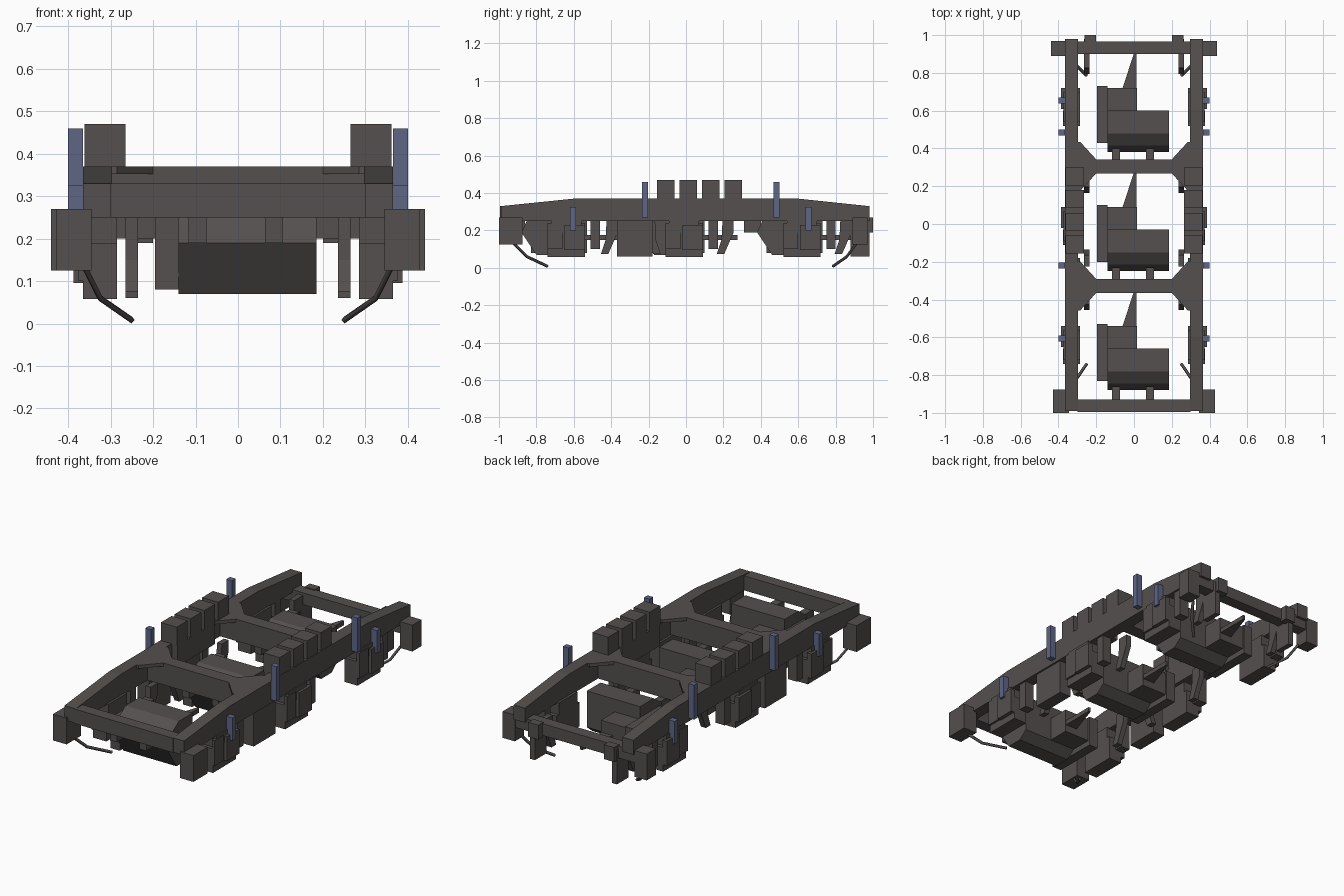
import bpy, bmesh
from mathutils import Vector

if "Cube" in bpy.data.objects:
    bpy.data.objects.remove(bpy.data.objects["Cube"])

def material(name, rgb):
    m = bpy.data.materials.new(name)
    m.diffuse_color = (*rgb, 1)
    m.use_nodes = True
    m.node_tree.nodes["Principled BSDF"].inputs["Base Color"].default_value = m.diffuse_color
    return m

GREY = material("dark_grey", (0.088, 0.080, 0.077))
BLUE = material("slate_blue", (0.115, 0.132, 0.235))

def finish(name, bm, mat):
    bmesh.ops.recalc_face_normals(bm, faces=bm.faces)
    me = bpy.data.meshes.new(name)
    bm.to_mesh(me)
    bm.free()
    me.materials.append(mat)
    ob = bpy.data.objects.new(name, me)
    bpy.context.collection.objects.link(ob)
    return ob

def prism(name, pts, axis, lo, hi, mat=GREY):
    """Extrude a 2D profile; axis 'x' uses (y,z) points, axis 'z' uses (x,y)."""
    bm = bmesh.new()
    place = (lambda p: (lo, p[0], p[1])) if axis == 'x' else (lambda p: (p[0], p[1], lo))
    f = bm.faces.new([bm.verts.new(place(p)) for p in pts])
    ext = bmesh.ops.extrude_face_region(bm, geom=[f])
    d = Vector((hi - lo, 0, 0)) if axis == 'x' else Vector((0, 0, hi - lo))
    bmesh.ops.translate(bm, vec=d, verts=[v for v in ext['geom'] if isinstance(v, bmesh.types.BMVert)])
    return finish(name, bm, mat)

def box(name, x0, x1, y0, y1, z0, z1, mat=GREY):
    return prism(name, [(x0, y0), (x1, y0), (x1, y1), (x0, y1)], 'z', z0, z1, mat)

def bar(name, pts, w):
    """Thin square pipe along a path."""
    cu = bpy.data.curves.new(name, 'CURVE')
    cu.dimensions = '3D'
    cu.bevel_depth = w
    cu.bevel_resolution = 0
    sp = cu.splines.new('POLY')
    sp.points.add(len(pts) - 1)
    for p, c in zip(sp.points, pts):
        p.co = (*c, 1)
    cu.use_fill_caps = True
    cu.materials.append(GREY)
    bpy.context.collection.objects.link(bpy.data.objects.new(name, cu))

def pair(fn, name, x0, x1, *rest):
    """Box on both sides."""
    fn(name + "_right", x0, x1, *rest)
    fn(name + "_left", -x1, -x0, *rest)

def side_prism(name, pts, x0, x1):
    prism(name + "_right", pts, 'x', x0, x1)
    prism(name + "_left", pts, 'x', -x1, -x0)

# side beams with tapered ends
side_prism("side_beam", [(-0.99, 0.25), (0.98, 0.25), (0.98, 0.33), (0.6, 0.37), (-0.6, 0.37), (-0.99, 0.33)], 0.297, 0.365)

# end beams; the back one sits lower
box("front_end_beam", -0.3, 0.3, -0.995, -0.93, 0.25, 0.33)
box("back_end_beam", -0.37, 0.37, 0.9, 0.965, 0.2, 0.265)

# cross beams with thin corner gusset plates on top
for n, c in (("front", -0.328), ("back", 0.305)):
    box(n + "_cross_beam", -0.3, 0.3, c - 0.037, c + 0.037, 0.25, 0.366)
    half = [(0.3, -0.13), (0.285, -0.13), (0.2, -0.037), (-0.2, -0.037), (-0.285, -0.13), (-0.3, -0.13)]
    pts = half + [(x, -y) for x, y in reversed(half)]
    prism(n + "_gusset_plate", [(x, c + y) for x, y in pts], 'z', 0.352, 0.37)

# corner boxes and sanding pipes
pair(box, "front_corner_box", 0.345, 0.428, -1.0, -0.875, 0.125, 0.27)
pair(box, "back_corner_box", 0.365, 0.44, 0.89, 0.97, 0.125, 0.27)
for s, n in ((1, "right"), (-1, "left")):
    bar("front_sand_pipe_" + n, [(s*0.36, -0.92, 0.13), (s*0.325, -0.85, 0.06), (s*0.25, -0.74, 0.008)], 0.008)
    bar("back_sand_pipe_" + n, [(s*0.36, 0.91, 0.13), (s*0.325, 0.86, 0.06), (s*0.25, 0.785, 0.008)], 0.008)

# spring blocks on top
for i in range(4):
    y = -0.108 + i * 0.12
    pair(box, f"spring_block_{i}", 0.265, 0.362, y - 0.047, y + 0.047, 0.365, 0.47)
pair(box, "spring_seat", 0.265, 0.3, -0.15, 0.18, 0.25, 0.365)

# blue dampers
for i, (y, z0, z1) in enumerate([(-0.22, 0.27, 0.46), (0.485, 0.27, 0.46), (-0.605, 0.2, 0.325), (0.655, 0.2, 0.325)]):
    pair(box, f"damper_{i}", 0.365, 0.4, y - 0.016, y + 0.016, z0, z1, BLUE)

# per axle: traction motor, gear case, nose arm, axle boxes
for i, c in enumerate((-0.64, -0.01, 0.62)):
    prof = [(-0.24, 0.19), (-0.205, 0.265), (-0.14, 0.31), (-0.02, 0.31),
            (-0.02, 0.11), (-0.07, 0.07), (-0.16, 0.07)]
    prism(f"motor_{i}", [(c + y, z) for y, z in prof], 'x', -0.14, 0.185)
    box(f"gear_case_{i}", -0.195, -0.14, c - 0.19, c + 0.11, 0.08, 0.25)
    box(f"motor_back_{i}", -0.14, 0.015, c - 0.02, c + 0.1, 0.11, 0.24)
    prism(f"nose_arm_{i}", [(-0.06, c + 0.1), (0.012, c + 0.1), (0.012, c + 0.285), (0.0, c + 0.285)], 'z', 0.15, 0.175)
    for x in (-0.095, 0.085):
        box(f"motor_bracket_{i}", x - 0.021, x + 0.021, c - 0.31, c - 0.22, 0.19, 0.25)
    # axle box with hanging guides and a stepped outer cover
    pair(box, f"axle_box_{i}", 0.285, 0.365, c - 0.1, c + 0.1, 0.058, 0.19)
    pair(box, f"axle_box_top_{i}", 0.285, 0.372, c - 0.08, c + 0.08, 0.19, 0.255)
    pair(box, f"axle_cover_{i}", 0.36, 0.387, c - 0.01, c + 0.1, 0.095, 0.23)
    pair(box, f"axle_spring_{i}", 0.36, 0.376, c - 0.1, c - 0.02, 0.1, 0.24)
    pair(box, f"rear_guide_{i}", 0.3, 0.355, c + 0.13, c + 0.18, 0.1, 0.25)

# side cylinders hung beneath the beams
pair(box, "side_cylinder", 0.285, 0.355, -0.37, -0.18, 0.06, 0.25)

# brake hangers and shoes, leaning toward the wheel they serve
for i, (c, d) in enumerate([(-0.4, 1), (-0.19, -1), (0.22, 1), (0.85, 1)]):
    hanger = [(-0.025, 0.25), (0.035, 0.25), (0.035, 0.19), (-0.015, 0.075), (-0.055, 0.075), (-0.03, 0.15)]
    side_prism(f"brake_hanger_{i}", [(c + y * d, z) for y, z in hanger], 0.235, 0.265)

# hanging plates and brackets under the back beam
pair(box, "back_hanger", 0.235, 0.265, 0.88, 0.98, 0.06, 0.25)
pair(box, "back_hanger_bracket", 0.2, 0.262, 0.955, 1.0, 0.19, 0.27)
